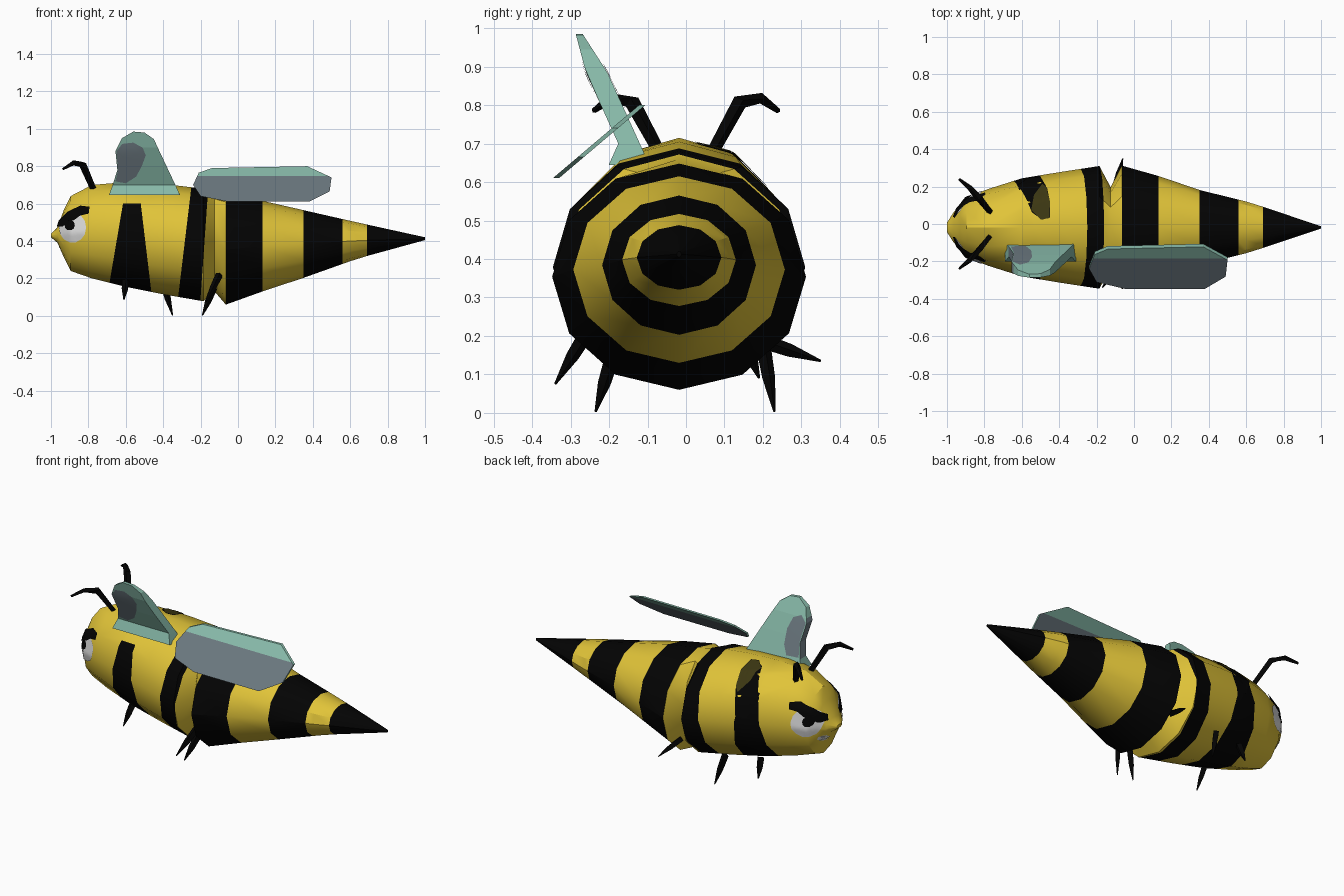
import bpy, bmesh, math
from mathutils import Vector
from mathutils.bvhtree import BVHTree

if "Cube" in bpy.data.objects:
    bpy.data.objects.remove(bpy.data.objects["Cube"])

CY = -0.018  # side-to-side centre line of the body


def material(name, rgb):
    m = bpy.data.materials.new(name)
    m.diffuse_color = (*rgb, 1)
    m.use_nodes = True
    m.node_tree.nodes["Principled BSDF"].inputs["Base Color"].default_value = m.diffuse_color
    return m


YELLOW = material("yellow", (0.75, 0.55, 0.04))
BLACK = material("black", (0.001, 0.001, 0.001))
OLIVE = material("dark olive", (0.045, 0.038, 0.006))
TEAL = material("wing teal", (0.24, 0.48, 0.39))
GREY = material("wing grey", (0.145, 0.185, 0.21))
WHITE = material("eye white", (0.68, 0.68, 0.68))


def finish(name, bm, mats, angle=None):
    me = bpy.data.meshes.new(name)
    bm.to_mesh(me)
    bm.free()
    ob = bpy.data.objects.new(name, me)
    bpy.context.collection.objects.link(ob)
    for m in mats:
        me.materials.append(m)
    if angle:
        bpy.ops.object.select_all(action='DESELECT')
        ob.select_set(True)
        bpy.context.view_layer.objects.active = ob
        bpy.ops.object.shade_smooth_by_angle(angle=math.radians(angle))
    return ob


def loft(bm, rings):
    """Skin a list of equal-length point rings and cap both ends."""
    vs = [[bm.verts.new(p) for p in r] for r in rings]
    n = len(vs[0])
    for a, b in zip(vs, vs[1:]):
        for i in range(n):
            j = (i + 1) % n
            bm.faces.new((a[i], a[j], b[j], b[i]))
    bm.faces.new(vs[0][::-1])
    bm.faces.new(vs[-1])
    bmesh.ops.recalc_face_normals(bm, faces=bm.faces)


def cut(bm, point, normal, faces=None):
    faces = faces or bm.faces[:]
    geom = list({e for f in faces for e in f.edges} | {v for f in faces for v in f.verts}) + list(faces)
    bmesh.ops.bisect_plane(bm, geom=geom, dist=1e-5, plane_co=point, plane_no=normal)


def plate(name, tree, outline, side, offset, mat, rings=5):
    """Thin patch projected onto a surface: x-z outline from a side, or x-y outline from above (side 0)."""
    out = Vector((0, side, 0)) if side else Vector((0, 0, 1))
    pts = []
    for a, b in zip(outline, outline[1:] + outline[:1]):
        a, b = Vector(a), Vector(b)
        pts += [a, a.lerp(b, 0.5)]
    c = sum(pts, Vector((0, 0))) / len(pts)

    def drop(p):
        base = Vector((p.x, CY, p.y)) if side else Vector((p.x, p.y, .5))
        hit = tree.ray_cast(base + out * 2, -out)
        if hit[0] is None:
            hit = tree.find_nearest(base + out * 0.1)
        return hit[0] + hit[1] * offset

    bm = bmesh.new()
    mid = bm.verts.new(drop(c))
    prev = None
    for k in range(1, rings + 1):
        ring = [bm.verts.new(drop(c.lerp(p, k / rings))) for p in pts]
        for i in range(len(ring)):
            j = (i + 1) % len(ring)
            bm.faces.new((prev[i], prev[j], ring[j], ring[i]) if prev else (mid, ring[j], ring[i]))
        prev = ring
    bmesh.ops.recalc_face_normals(bm, faces=bm.faces)
    if sum(f.normal.dot(out) * f.calc_area() for f in bm.faces) < 0:
        bmesh.ops.reverse_faces(bm, faces=bm.faces)
    return finish(name, bm, [mat], 60)


def ellipse(x, z, rx, rz, n=14):
    return [(x + rx * math.cos(t * math.tau / n), z + rz * math.sin(t * math.tau / n)) for t in range(n)]


# Body: x, bottom, top, half width; nose to sting with a pinched waist
PROFILE = [(-1, .42, .44, .025), (-.965, .39, .475, .08), (-.93, .31, .57, .12),
           (-.895, .24, .64, .16), (-.78, .2, .70, .205), (-.6, .155, .715, .262),
           (-.4, .115, .705, .295), (-.185, .078, .68, .328), (-.125, .13, .66, .215),
           (-.065, .06, .648, .33), (.13, .13, .615, .275), (.35, .203, .565, .2),
           (.6, .292, .508, .138), (.69, .32, .488, .11), (1, .405, .42, .006)]
bm = bmesh.new()
loft(bm, [[(x, CY + w * math.sin(t * math.tau / 12),
            (lo + hi) / 2 - (hi - lo) / 2 * math.cos(t * math.tau / 12)) for t in range(12)]
          for x, lo, hi, w in PROFILE])
tree = BVHTree.FromBMesh(bm)

# Stripes: front and rear edge (x at z = 0.1, slope of x over z)
STRIPES = [((-.70, .17), (-.46, -.12)), ((-.32, .12), (-.2, .07)),
           ((-.065, 0), (.13, 0)), ((.35, 0), (.56, 0)), ((.69, 0), (1.1, 0))]
for edges in STRIPES:
    for x, k in edges:
        cut(bm, (x, 0, .1), (1, 0, -k))


def striped(c, s):
    (x0, k0), (x1, k1) = s
    return x0 + k0 * (c.z - .1) < c.x < x1 + k1 * (c.z - .1)


# The first stripe stops short of the back
cut(bm, (0, 0, .6), (0, 0, 1), [f for f in bm.faces if striped(f.calc_center_median(), STRIPES[0])])
for f in bm.faces:
    c = f.calc_center_median()
    if any(striped(c, s) for s in STRIPES[1:]) or (striped(c, STRIPES[0]) and c.z < .6):
        f.material_index = 1
finish("body", bm, [YELLOW, BLACK], 32)

# Far side of the first stripe curls onto the back with an olive patch
plate("stripe_end", tree, [(-.635, .235), (-.5, .25), (-.47, .2), (-.45, .12), (-.45, .035),
                           (-.49, .022), (-.545, .06), (-.58, .14)], 0, .004, BLACK)
plate("olive_patch", tree, [(-.49, .21), (-.535, .15), (-.55, .075), (-.5, .022),
                            (-.452, .03), (-.45, .12), (-.465, .19)], 0, .007, OLIVE)

# Face: eyes, pupils and angry brows on both sides, mouth on one
BROW = [(-.96, .475), (-.95, .505), (-.905, .552), (-.84, .584), (-.79, .578), (-.795, .545),
        (-.84, .535), (-.87, .512), (-.91, .495), (-.93, .475)]
for side, tag in ((-1, "near"), (1, "far")):
    plate("eye_" + tag, tree, ellipse(-.882, .472, .072, .08), side, .005, WHITE)
    plate("pupil_" + tag, tree, ellipse(-.895, .483, .026, .028, 10), side, .009, BLACK, 3)
    plate("brow_" + tag, tree, BROW, side, .0095, BLACK)
plate("mouth", tree, ellipse(-.945, .372, .018, .02, 8), 1, .004, WHITE, 2)


def limb(name, path, radii, sides=4):
    """Tapered faceted rod along a path."""
    path = [Vector(p) for p in path]
    rings = []
    for i, (p, r) in enumerate(zip(path, radii)):
        d = (path[min(i + 1, len(path) - 1)] - path[max(i - 1, 0)]).normalized()
        u = d.cross(Vector((1, 0.2, 0))).normalized()
        v = d.cross(u)
        rings.append([p + r * (u * math.cos(a) + v * math.sin(a))
                      for a in (k * math.tau / sides for k in range(sides))])
    bm = bmesh.new()
    loft(bm, rings)
    finish(name, bm, [BLACK])


# Antennae
for side, tag in ((-1, "near"), (1, "far")):
    limb("antenna_" + tag, [(x, side * y, z) for x, y, z in
         ((-.77, .065, .67), (-.83, .14, .808), (-.88, .195, .818), (-.935, .24, .785))],
         (.016, .02, .014, .007))

# Legs: root and tip
LEGS = [((-.1, .19, .19), (-.06, .35, .135)), ((-.4, .2, .18), (-.35, .23, .003)),
        ((-.6, .15, .2), (-.61, .19, .09)), ((-.1, -.25, .22), (-.17, -.34, .075)),
        ((-.13, -.19, .15), (-.19, -.235, .003)), ((-.6, -.13, .2), (-.61, -.21, .085))]
for i, (a, b) in enumerate(LEGS):
    limb(f"leg_{i + 1}", (a, Vector(a).lerp(Vector(b), .5), b), (.02, .017, .003))


def wing(outline, levels, y_at, half_at):
    """Slanted wing: an x-z outline given depth and thickness by height."""
    bm = bmesh.new()
    loft(bm, [[(x, s, z) for x, z in outline] for s in (-1, 1)])
    for z in levels:
        cut(bm, (0, 0, z), (0, 0, 1))
    rim = [f for f in bm.faces if abs(f.normal.y) < .5]
    for v in bm.verts:
        v.co.y = y_at(v.co.z) + v.co.y * half_at(v.co.z)
    bm.normal_update()
    return bm, rim


# Upright wing with a flared base, grey along its leading side
UPRIGHT = [(-.69, .645), (-.31, .645), (-.33, .69), (-.42, .88), (-.45, .945), (-.5, .98),
           (-.56, .985), (-.62, .95), (-.655, .88), (-.645, .78), (-.67, .7)]
bm, rim = wing(UPRIGHT, (.7, .8, .9), lambda z: -.148 - max(0, z - .7) * .455,
               lambda z: .009 + .019 * min(1, (.985 - z) / .1) + max(0, .7 - z) * .45)
for f in rim:
    c = f.calc_center_median()
    f.material_index = int(c.x < -.63 and .7 < c.z < .9)
wing_tree = BVHTree.FromBMesh(bm)
finish("upright_wing", bm, [TEAL, GREY])
plate("wing_patch_outer", wing_tree,
      [(-.65, .88), (-.62, .92), (-.56, .927), (-.51, .9), (-.493, .86), (-.515, .8),
       (-.545, .745), (-.6, .71), (-.655, .72), (-.642, .78)], -1, .003, GREY, 4)
plate("wing_patch_inner", wing_tree,
      [(-.65, .88), (-.61, .91), (-.565, .89), (-.545, .83), (-.55, .75), (-.58, .7),
       (-.66, .705), (-.642, .78)], 1, .003, GREY, 4)

# Flat swept wing, grey over its lower part with a teal rim
SWEPT = [(-.24, .70), (-.21, .765), (-.14, .79), (.37, .80), (.5, .74), (.49, .665),
         (.38, .61), (-.05, .61), (-.2, .64)]
bm, rim = wing(SWEPT, (.747,), lambda z: -.12 - (.795 - z) * 1.18, lambda z: .008)
for f in bm.faces:
    f.material_index = int(f not in rim and f.calc_center_median().z < .747)
finish("swept_wing", bm, [TEAL, GREY])
